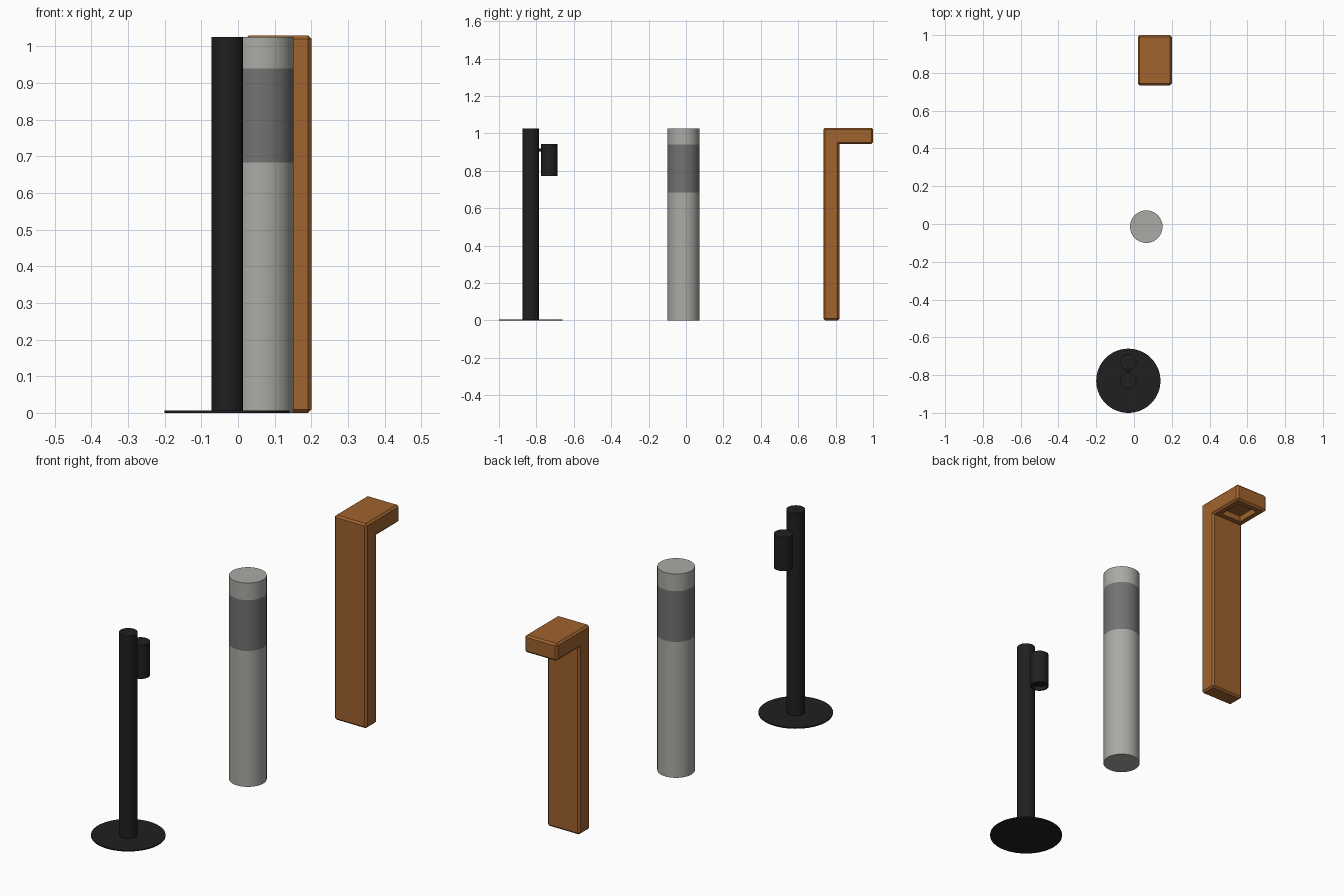
import bpy, bmesh, math
from mathutils import Vector

if "Cube" in bpy.data.objects:
    bpy.data.objects.remove(bpy.data.objects["Cube"])


def material(name, rgb):
    m = bpy.data.materials.new(name)
    m.diffuse_color = (*rgb, 1)
    m.use_nodes = True
    m.node_tree.nodes["Principled BSDF"].inputs["Base Color"].default_value = m.diffuse_color
    return m


BLACK = material("matte black", (0.014, 0.014, 0.014))
STEEL = material("light grey", (0.40, 0.40, 0.375))
GLASS = material("smoked grey", (0.17, 0.17, 0.17))
RUST = material("rust brown", (0.35, 0.125, 0.027))


def finish(name, bm, mat, smooth):
    me = bpy.data.meshes.new(name)
    bmesh.ops.recalc_face_normals(bm, faces=bm.faces)
    bm.to_mesh(me)
    bm.free()
    me.materials.append(mat)
    ob = bpy.data.objects.new(name, me)
    bpy.context.collection.objects.link(ob)
    if smooth:
        bpy.ops.object.select_all(action='DESELECT')
        ob.select_set(True)
        bpy.context.view_layer.objects.active = ob
        bpy.ops.object.shade_smooth_by_angle(angle=math.radians(35))
    return ob


def lathe(name, profile, x, y, mat, sides=64):
    """Spin a list of (radius, z) points; the ends are closed by caps."""
    bm = bmesh.new()
    rings = [[bm.verts.new((x + r * math.cos(i * math.tau / sides),
                            y + r * math.sin(i * math.tau / sides), z))
              for i in range(sides)] for r, z in profile]
    for a, b in zip(rings, rings[1:]):
        for i in range(sides):
            j = (i + 1) % sides
            bm.faces.new((a[i], a[j], b[j], b[i]))
    bm.faces.new(rings[0])
    bm.faces.new(rings[-1])
    return finish(name, bm, mat, True)


# Black spot lamp: base plate, pole, arm, hollow-ended spot
lathe("base_plate", [(0.17, 0), (0.17, 0.006)], -0.03, -0.83, BLACK)
lathe("pole", [(0.043, 0.004), (0.043, 1.026)], -0.03, -0.83, BLACK)
lathe("spot_head", [(0.034, 0.79), (0.036, 0.772), (0.043, 0.772), (0.043, 0.942)],
      -0.03, -0.731, BLACK)
bm = bmesh.new()
bmesh.ops.create_cone(bm, cap_ends=True, segments=24, radius1=0.008, radius2=0.008, depth=0.05)
for v in bm.verts:
    v.co = Vector((v.co.x - 0.03, v.co.z - 0.78, v.co.y + 0.912))
finish("spot_arm", bm, BLACK, True)

# Grey bollard: lower tube, smoked window, cap
for name, z0, z1, mat in (("bollard_body", 0, 0.684, STEEL),
                          ("bollard_window", 0.684, 0.94, GLASS),
                          ("bollard_cap", 0.94, 1.026, STEEL)):
    lathe(name, [(0.086, z0), (0.086, z1)], 0.065, -0.014, mat)

# Brown angled lamp: chamfered L profile with a recess under the head
bm = bmesh.new()
outline = [(0.734, 0), (0.82, 0), (0.82, 0.943), (1, 0.943), (1, 1.03), (0.734, 1.03)]
face = bm.faces.new([bm.verts.new((0.02, y, z)) for y, z in outline])
ext = bmesh.ops.extrude_face_region(bm, geom=[face])["geom"]
bmesh.ops.translate(bm, vec=(0.18, 0, 0), verts=[g for g in ext if isinstance(g, bmesh.types.BMVert)])
bmesh.ops.recalc_face_normals(bm, faces=bm.faces)
convex = [e for e in bm.edges if e.is_convex]
bmesh.ops.bevel(bm, geom=convex, offset=0.009, segments=1, affect='EDGES')
bm.normal_update()
under = [f for f in bm.faces if f.normal.z < -0.99 and f.calc_center_median().z > 0.5]
bmesh.ops.inset_region(bm, faces=under, thickness=0.035)
bmesh.ops.inset_region(bm, faces=under, thickness=0.0005, depth=-0.03)
finish("angled_lamp", bm, RUST, False)
